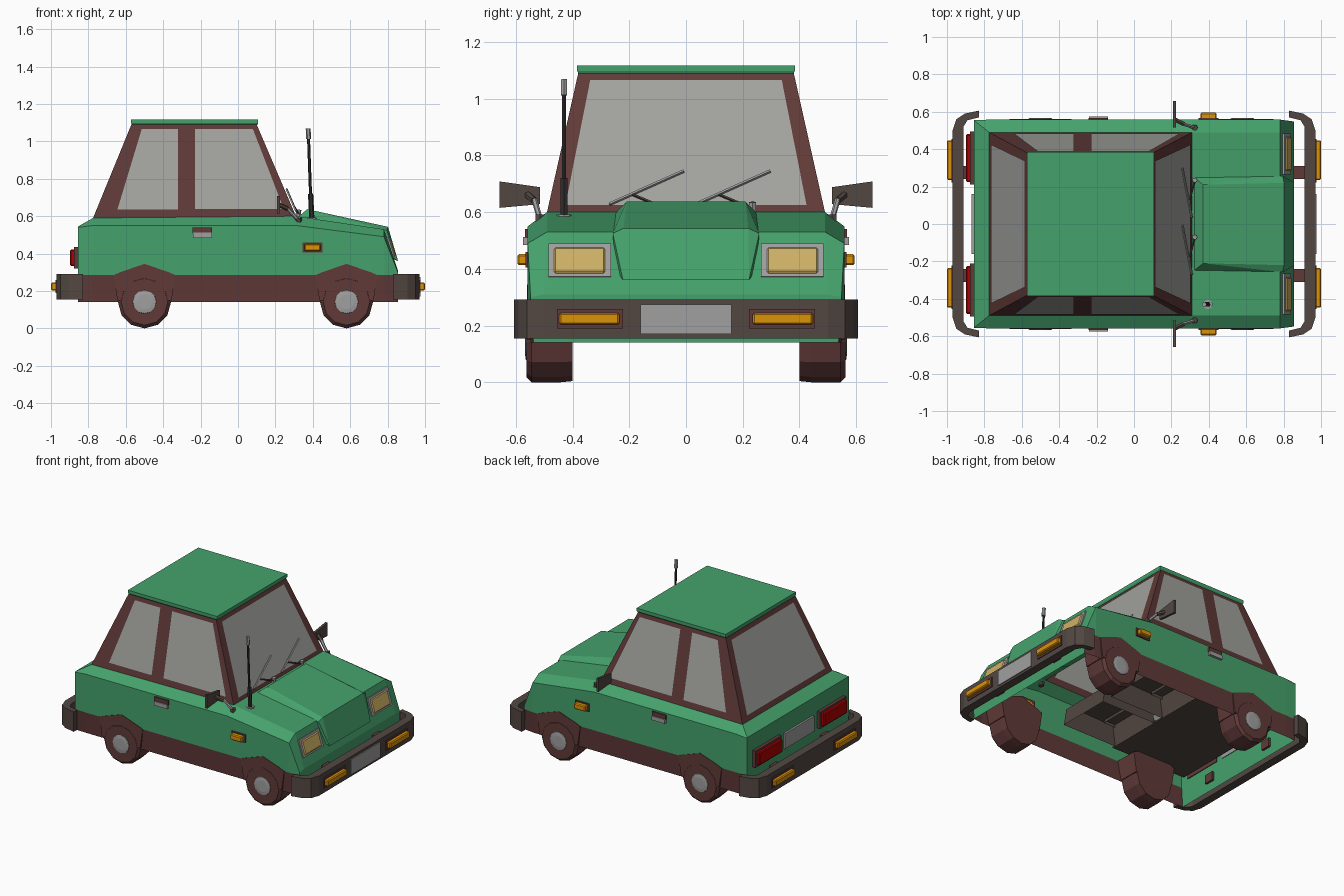
import bpy, bmesh, math
from mathutils import Vector, Matrix

if "Cube" in bpy.data.objects:
    bpy.data.objects.remove(bpy.data.objects["Cube"])


def material(name, r, g, b):
    m = bpy.data.materials.new(name)
    m.diffuse_color = (r, g, b, 1)
    m.use_nodes = True
    m.node_tree.nodes["Principled BSDF"].inputs["Base Color"].default_value = m.diffuse_color
    return m


GREEN = material("green paint", 0.06, 0.36, 0.15)
BROWN = material("dark brown", 0.115, 0.042, 0.04)
GLASS = material("grey glass", 0.36, 0.36, 0.34)
BUMPER = material("bumper grey brown", 0.085, 0.064, 0.055)
LENS = material("pale yellow lens", 0.62, 0.44, 0.13)
METAL = material("light metal", 0.35, 0.35, 0.35)
RED = material("red lamp", 0.42, 0.0, 0.0)
ORANGE = material("orange lamp", 0.72, 0.29, 0.002)
DARK = material("near black", 0.03, 0.026, 0.026)


def finish(bm, name, *mats):
    bmesh.ops.recalc_face_normals(bm, faces=bm.faces)
    me = bpy.data.meshes.new(name)
    bm.to_mesh(me)
    bm.free()
    for m in mats:
        me.materials.append(m)
    ob = bpy.data.objects.new(name, me)
    bpy.context.collection.objects.link(ob)
    return ob


def box(name, lo, hi, mat, tilt=0, bevel=0):
    """Box between two corners, tilted about y through its centre."""
    bm = bmesh.new()
    lo, hi = Vector(lo), Vector(hi)
    bmesh.ops.create_cube(bm, size=1, matrix=Matrix.Translation((lo + hi) / 2)
                          @ Matrix.Rotation(tilt, 4, 'Y') @ Matrix.Diagonal((*(hi - lo), 1)))
    if bevel:
        bmesh.ops.bevel(bm, geom=bm.edges[:], offset=bevel, segments=1, affect='EDGES')
    return finish(bm, name, mat)


def rod(name, a, b, r, mat, sides=6):
    a, b = Vector(a), Vector(b)
    bm = bmesh.new()
    rot = (b - a).to_track_quat('Z', 'Y').to_matrix().to_4x4()
    bmesh.ops.create_cone(bm, cap_ends=True, segments=sides, radius1=r, radius2=r,
                          depth=(b - a).length, matrix=Matrix.Translation((a + b) / 2) @ rot)
    return finish(bm, name, mat)


def prism(name, pts, offset, mat):
    """Flat polygon extruded along an offset vector."""
    bm = bmesh.new()
    f = bm.faces.new([bm.verts.new(p) for p in pts])
    ext = bmesh.ops.extrude_face_region(bm, geom=[f], use_keep_orig=True)
    bmesh.ops.translate(bm, vec=offset, verts=[v for v in ext["geom"] if isinstance(v, bmesh.types.BMVert)])
    return finish(bm, name, mat)


def hull(name, pts, mat, open_below=False):
    bm = bmesh.new()
    for p in pts:
        bm.verts.new(p)
    bmesh.ops.convex_hull(bm, input=bm.verts[:])
    bmesh.ops.dissolve_limit(bm, angle_limit=0.02, verts=bm.verts[:], edges=bm.edges[:])
    if open_below:
        bm.normal_update()
        bmesh.ops.delete(bm, geom=[f for f in bm.faces if f.normal.z < -.9], context='FACES_ONLY')
    return finish(bm, name, mat)


# Body shell: open underneath and under the cabin, brown sill along the sides
# station: x, side y, shoulder z, deck y, deck z
stations = [(-.855, .555, .54, .554, .545), (-.775, .558, .55, .49, .59),
            (.31, .558, .55, .49, .60), (.78, .558, .49, .49, .53), (.855, .548, .30, .50, .31)]
bm = bmesh.new()
rings = []
for x, ys, zs, yt, zt in stations:
    half = [(ys - .01, .14), (ys, .285), (ys, zs), (yt, zt)]
    sec = [(-y, z) for y, z in half] + half[::-1]
    rings.append([bm.verts.new((x, y, z)) for y, z in sec])
for s in range(4):
    for i in range(7):
        if s == 1 and i == 3:
            continue
        f = bm.faces.new([rings[s][i], rings[s][i + 1], rings[s + 1][i + 1], rings[s + 1][i]])
        f.material_index = 1 if i in (0, 6) else 0
for r in (rings[0], rings[-1]):
    bm.faces.new(r)
finish(bm, "body_shell", GREEN, BROWN)

# Raised bonnet panel
hull("bonnet_bulge", [(x, s * y, z) for s in (-1, 1) for x, y, z in
     [(.32, .25, .595), (.37, .21, .637), (.802, .22, .543), (.795, .258, .525),
      (.856, .222, .36), (.79, .25, .40), (.40, .25, .55)]], GREEN)

# Cabin frame with roof
bm = bmesh.new()
low = [bm.verts.new(p) for p in [(-.775, -.49, .59), (.31, -.49, .60), (.31, .49, .60), (-.775, .49, .59)]]
top = [bm.verts.new(p) for p in [(-.57, -.38, 1.09), (.10, -.38, 1.09), (.10, .38, 1.09), (-.57, .38, 1.09)]]
for i in range(4):
    j = (i + 1) % 4
    bm.faces.new([low[i], low[j], top[j], top[i]])
finish(bm, "cabin_frame", BROWN)
hull("roof", [(x, s * y, z) for s in (-1, 1) for x, y, z in
     [(-.567, .378, 1.088), (.103, .378, 1.088), (-.572, .384, 1.098), (.108, .384, 1.098),
      (-.572, .384, 1.117), (.108, .384, 1.117)]], GREEN)


# Window panes, placed just off both sides of the frame
def pane(name, pts):
    bm = bmesh.new()
    for off in (.004, -.004):
        bm.faces.new([bm.verts.new(p(off)) for p in pts])
    finish(bm, name, GLASS)


def side_pt(s, x, z):
    return lambda o: (x, s * (.49 - .11 * (z - .595) / .495 + o), z)


def front_pt(y, z):
    return lambda o: (.31 - .21 * (z - .60) / .49 + o, y, z)


def rear_pt(y, z):
    return lambda o: (-.775 + .205 * (z - .59) / .50 - o, y, z)


for s in (-1, 1):
    pane("rear_side_window", [side_pt(s, *p) for p in [(-.645, .635), (-.32, .635), (-.32, 1.065), (-.515, 1.065)]])
    pane("front_side_window", [side_pt(s, *p) for p in [(-.23, .638), (.245, .638), (.08, 1.065), (-.23, 1.065)]])
pane("windscreen", [front_pt(*p) for p in [(-.425, .625), (.425, .625), (.338, 1.065), (-.338, 1.065)]])
pane("rear_window", [rear_pt(*p) for p in [(-.425, .625), (.425, .625), (.338, 1.065), (-.338, 1.065)]])

# Wheels, hubs and arches
tyre = [(.065, .40), (.138, .40), (.142, .44), (.142, .545), (.125, .562), (.065, .562)]
hub = [(.066, .555), (.062, .565), (.04, .568)]


def lathe(name, prof, x, s, mat, n=12):
    bm = bmesh.new()
    loops = [[bm.verts.new((x + r * math.cos(2 * math.pi * k / n), s * y,
                            .142 + r * math.sin(2 * math.pi * k / n))) for k in range(n)] for r, y in prof]
    for a, b in zip(loops, loops[1:]):
        for k in range(n):
            bm.faces.new([a[k], a[(k + 1) % n], b[(k + 1) % n], b[k]])
    bm.faces.new(loops[0])
    bm.faces.new(loops[-1])
    return finish(bm, name, mat)


for x in (-.5, .58):
    for s in (-1, 1):
        lathe("wheel", tyre, x, s, BROWN)
        lathe("wheel_hub", hub, x, s, METAL)
        half = [(.145, .15), (.165, .285), (.13, .30)]
        arch = half + [(0, .345)] + [(-a, b) for a, b in half[::-1]]
        prism("wheel_arch", [(x + a, s * .40, b) for a, b in arch], (0, s * .161, 0), BROWN)

# Wrap-around bumpers with lamps
outline = [(.97, .50), (.95, .56), (.905, .59), (.83, .606), (.83, .57), (.89, .555), (.912, .52)]
for e, end in ((1, "front"), (-1, "rear")):
    pts = [(e * x, y, .155) for x, y in outline] + [(e * x, -y, .155) for x, y in outline[::-1]]
    prism(end + "_bumper", pts, (0, 0, .137), BUMPER)
    for s in (-1, 1):
        def slab(name, x0, x1, y0, y1, z0, z1, mat, bevel=0):
            xs, ys = sorted((e * x0, e * x1)), sorted((s * y0, s * y1))
            box(end + name, (xs[0], ys[0], z0), (xs[1], ys[1], z1), mat, 0, bevel)
        slab("_bumper_bracket", .84, .93, .24, .31, .20, .26, BROWN)
        slab("_bumper_lamp_frame", .96, .976, .222, .455, .19, .258, BROWN)
        slab("_bumper_lamp", .965, 1.0, .235, .447, .203, .245, ORANGE, .006)
box("front_number_plate", (.965, -.16, .17), (.976, .16, .275), METAL)
box("rear_number_plate", (-.868, -.16, .32), (-.85, .16, .425), METAL)

# Lamps, handles and mirrors on both sides
for s in (-1, 1):
    def pair(name, x0, x1, y0, y1, z0, z1, mat, tilt=0, bevel=0):
        ys = sorted((s * y0, s * y1))
        box(name, (x0, ys[0], z0), (x1, ys[1], z1), mat, tilt, bevel)
    pair("headlight_frame", .800, .823, .265, .485, .367, .488, METAL, -.30)
    pair("headlight", .805, .830, .285, .466, .380, .475, LENS, -.30, .006)
    pair("tail_lamp_frame", -.878, -.85, .21, .495, .32, .435, BROWN)
    pair("tail_lamp", -.898, -.86, .225, .48, .333, .422, RED, 0, .006)
    pair("side_indicator_frame", .345, .452, .55, .566, .405, .46, BROWN)
    pair("side_indicator", .355, .442, .55, .595, .413, .452, ORANGE, 0, .006)
    pair("door_handle_recess", -.242, -.138, .55, .568, .508, .54, BROWN)
    pair("door_handle", -.24, -.14, .55, .575, .484, .512, METAL)
    prism("mirror", [(.208, s * .515, .628), (.208, s * .657, .615), (.208, s * .657, .708), (.208, s * .515, .688)],
          (.016, 0, 0), BUMPER)
    rod("mirror_arm", (.325, s * .515, .575), (.26, s * .535, .645), .010, METAL)
    rod("mirror_pivot", (.265, s * .535, .64), (.215, s * .56, .662), .013, BUMPER)
    rod("mirror_foot", (.325, s * .515, .565), (.322, s * .515, .59), .018, BUMPER)

# Wipers lying on the windscreen
for y in (-.27, .035):
    a, b = front_pt(y, .628)(.012), front_pt(y + .262, .745)(.012)
    rod("wiper_blade", a, b, .006, METAL, 4)
    mid = (Vector(a) * .7 + Vector(b) * .3)
    rod("wiper_arm", (.325, y + .20, .612), mid, .005, BUMPER, 4)
    rod("wiper_pivot", (.32, y + .20, .595), (.325, y + .20, .635), .014, METAL)

# Aerial
rod("aerial_foot", (.395, -.43, .575), (.395, -.43, .592), .026, METAL, 8)
rod("aerial_base", (.395, -.43, .58), (.388, -.43, .72), .014, DARK)
rod("aerial_rod", (.388, -.43, .71), (.377, -.43, 1.02), .008, DARK)
rod("aerial_tip", (.378, -.43, 1.012), (.375, -.43, 1.068), .013, METAL)

# Interior: rear floor and hollow seats, seen from underneath
box("rear_floor", (-.80, -.47, .30), (-.22, .47, .31), BUMPER)
for y in (-.23, .23):
    hull("front_seat", [(x, y + d, z) for d in (-.19, .19) for x, z in
         [(-.20, .28), (.22, .28), (.20, .40), (.16, .43), (-.18, .42)]], BUMPER, True)
    hull("front_seat_back", [(x, y + d, z) for d in (-.17, .17) for x, z in
         [(-.20, .40), (-.09, .40), (-.14, .70), (-.17, .73), (-.23, .71)]], BUMPER, True)
box("rear_bench", (-.66, -.40, .31), (-.34, .40, .42), BUMPER, 0, .03)
